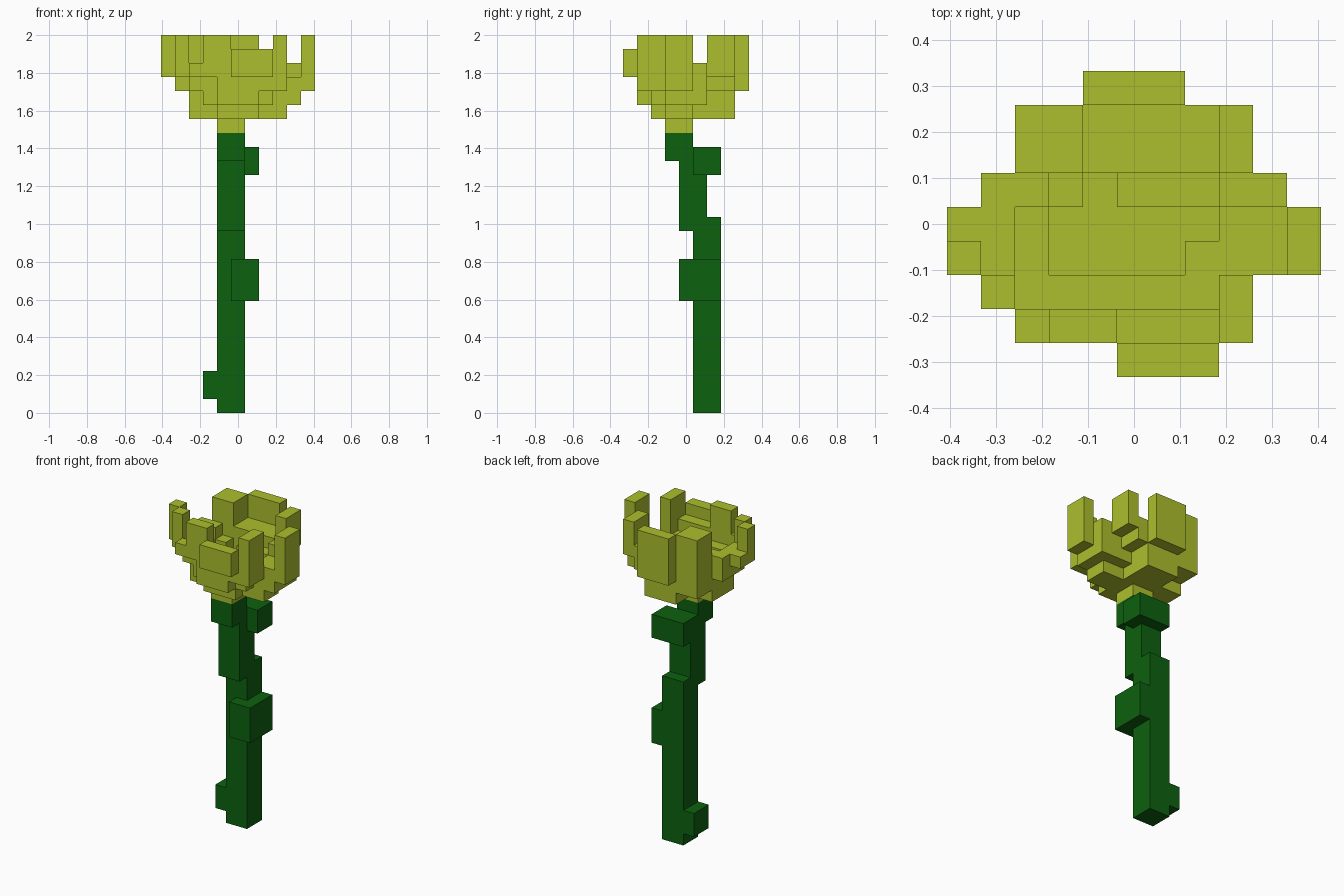
import bpy
import bmesh
import math

cube = bpy.data.objects.get("Cube")
if cube:
    bpy.data.objects.remove(cube, do_unlink=True)

U = 2 / 27  # one block


def material(name, rgb):
    m = bpy.data.materials.new(name)
    m.use_nodes = True
    m.diffuse_color = (*rgb, 1)
    bsdf = m.node_tree.nodes["Principled BSDF"]
    bsdf.inputs["Base Color"].default_value = (*rgb, 1)
    bsdf.inputs["Roughness"].default_value = 0.8
    return m


LIME = material("lime_petal", (0.413, 0.521, 0.026))
GREEN = material("dark_green_stem", (0.004, 0.119, 0.0048))

# outward direction -> corners of that side of a unit block
SIDES = {
    (1, 0, 0): ((1, 0, 0), (1, 1, 0), (1, 1, 1), (1, 0, 1)),
    (-1, 0, 0): ((0, 0, 0), (0, 0, 1), (0, 1, 1), (0, 1, 0)),
    (0, 1, 0): ((0, 1, 0), (0, 1, 1), (1, 1, 1), (1, 1, 0)),
    (0, -1, 0): ((0, 0, 0), (1, 0, 0), (1, 0, 1), (0, 0, 1)),
    (0, 0, 1): ((0, 0, 1), (1, 0, 1), (1, 1, 1), (0, 1, 1)),
    (0, 0, -1): ((0, 0, 0), (0, 1, 0), (1, 1, 0), (1, 0, 0)),
}


def blocks(name, boxes, mat):
    """Weld boxes (x0, x1, y0, y1, z0, z1 in blocks) into one clean shell."""
    cells = {(x, y, z) for a, b, c, d, e, f in boxes
             for x in range(a, b) for y in range(c, d) for z in range(e, f)}
    bm = bmesh.new()
    verts = {}

    def vert(p):
        if p not in verts:
            verts[p] = bm.verts.new(((p[0] - 5.5) * U, (p[1] - 4.5) * U, p[2] * U))
        return verts[p]

    for cell in sorted(cells):
        for side, corners in SIDES.items():
            if tuple(c + s for c, s in zip(cell, side)) not in cells:
                bm.faces.new([vert(tuple(c + k for c, k in zip(cell, corner)))
                              for corner in corners])
    bmesh.ops.dissolve_limit(bm, angle_limit=math.radians(1),
                             verts=bm.verts[:], edges=bm.edges[:])
    mesh = bpy.data.meshes.new(name)
    bm.to_mesh(mesh)
    bm.free()
    mesh.materials.append(mat)
    obj = bpy.data.objects.new(name, mesh)
    bpy.context.collection.objects.link(obj)
    return obj


# stem in three stepped lengths, with side buds
blocks("stem", [
    (4, 6, 5, 7, 0, 14),
    (4, 6, 4, 6, 13, 18),
    (4, 6, 3, 5, 18, 20),
    (3, 4, 5, 7, 1, 3),     # low bud
    (5, 7, 4, 7, 8, 11),    # middle bud
    (4, 7, 5, 7, 17, 19),   # upper bud
], GREEN)

# flower: one welded shell made of the cup and its petals
cup = [
    (4, 6, 3, 5, 20, 21),   # neck
    (4, 7, 2, 8, 21, 22),   # base
    (2, 9, 3, 5, 21, 22),
    (2, 4, 5, 6, 21, 22),
    (3, 8, 2, 6, 22, 23),   # floor
    (4, 7, 3, 4, 22, 23),
    (5, 8, 5, 6, 22, 24),
    (3, 4, 5, 6, 22, 24),
    (7, 9, 3, 4, 22, 24),
    (8, 9, 4, 5, 22, 24),
    (2, 3, 3, 5, 22, 24),
    (2, 8, 2, 3, 23, 24),
]
back_petals = [
    (2, 4, 6, 8, 22, 27),
    (4, 7, 6, 8, 22, 25),
    (7, 8, 6, 8, 23, 25),
    (4, 7, 8, 9, 23, 27),
    (8, 9, 6, 8, 24, 27),
]
front_petals = [
    (4, 7, 1, 2, 22, 25),
    (7, 8, 1, 2, 23, 25),
    (2, 3, 1, 2, 24, 25),
    (3, 5, 1, 2, 24, 27),
    (5, 8, 0, 1, 24, 26),
    (8, 9, 1, 3, 23, 27),
]
side_petals = [
    (1, 3, 5, 6, 23, 25),
    (2, 3, 5, 6, 22, 23),
    (1, 2, 3, 5, 23, 25),
    (1, 2, 2, 3, 24, 27),
    (0, 1, 3, 4, 24, 27),
    (0, 1, 4, 5, 24, 25),
    (8, 10, 5, 6, 22, 25),
    (9, 10, 3, 5, 22, 24),
    (10, 11, 3, 5, 23, 27),
]
blocks("flower", cup + back_petals + front_petals + side_petals, LIME)
